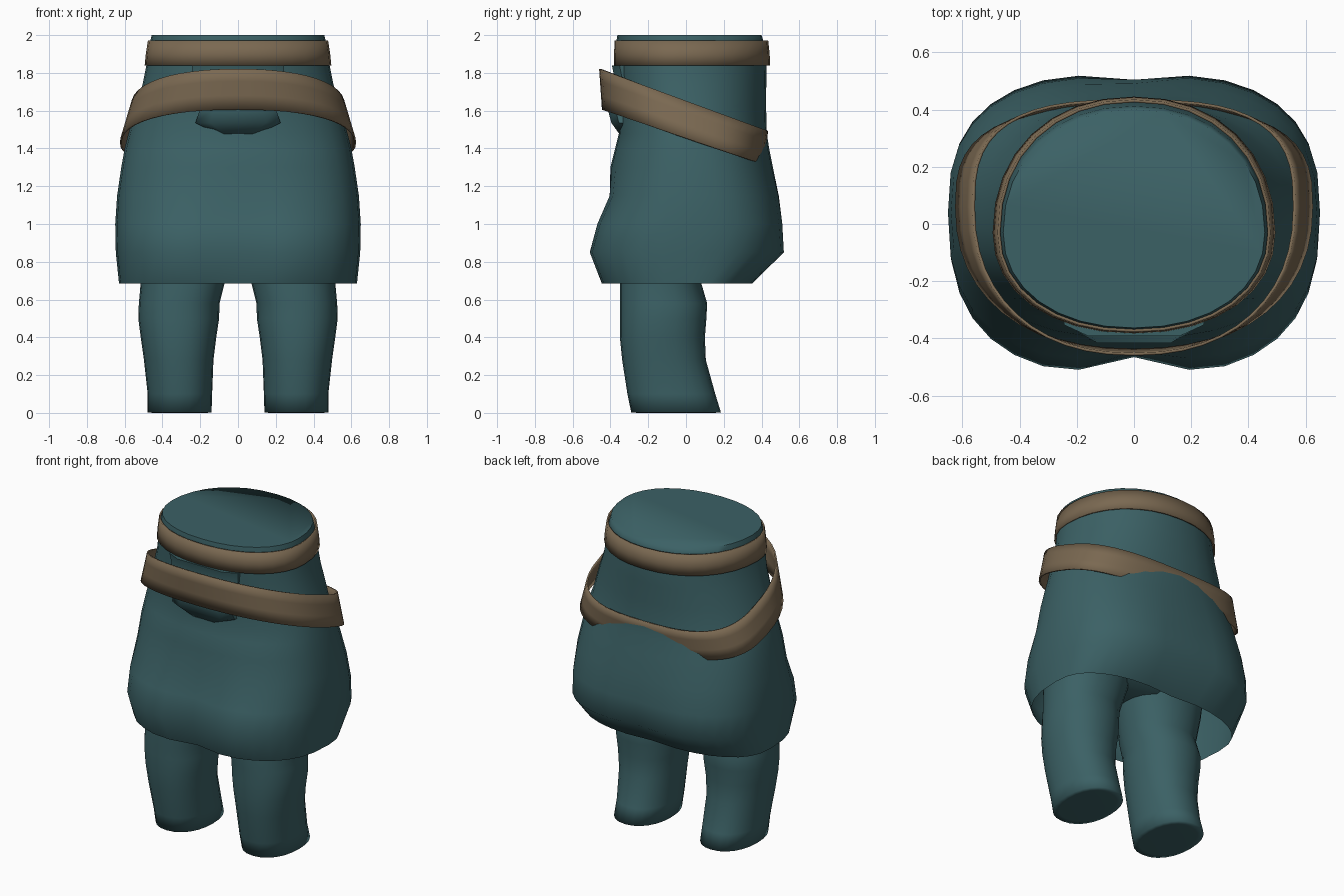
import bpy, bmesh, math

if "Cube" in bpy.data.objects:
    bpy.data.objects.remove(bpy.data.objects["Cube"])


def material(name, rgb):
    m = bpy.data.materials.new(name)
    m.diffuse_color = (*rgb, 1)
    m.use_nodes = True
    m.node_tree.nodes["Principled BSDF"].inputs["Base Color"].default_value = m.diffuse_color
    return m


teal = material("teal cloth", (0.044, 0.119, 0.13))
tan = material("tan leather", (0.195, 0.14, 0.083))


def finish(bm, name, mat, angle=45):
    bmesh.ops.recalc_face_normals(bm, faces=bm.faces)
    me = bpy.data.meshes.new(name)
    bm.to_mesh(me)
    bm.free()
    me.materials.append(mat)
    for p in me.polygons:
        p.use_smooth = True
    me.set_sharp_from_angle(angle=math.radians(angle))
    ob = bpy.data.objects.new(name, me)
    bpy.context.collection.objects.link(ob)
    return ob


def bridge(bm, rings):
    n = len(rings[0])
    for a, b in zip(rings, rings[1:]):
        for i in range(n):
            j = (i + 1) % n
            bm.faces.new((a[i], a[j], b[j], b[i]))


def oval(rx, front, back, cx=0, cy=0, power=2.2, back_power=None, dip=0, n=32):
    """Rounded outline with separate front and back depth and a centre crease."""
    pts = []
    for i in range(n):
        t = 2 * math.pi * i / n
        c, s = math.cos(t), math.sin(t)
        p = back_power if back_power and s > 0 else power
        x = rx * math.copysign(abs(c) ** (2 / p), c)
        y = math.copysign(abs(s) ** (2 / p), s)
        y = cy + y * ((back - cy) if y > 0 else (cy - front))
        d = dip * math.exp(-(x / 0.15) ** 2)
        y += d if s < 0 else -0.4 * d
        pts.append((cx + x, y))
    return pts


def loft(name, mat, rows, bottom=False, top=False, angle=45):
    """Rows are (height number or function of y, outline)."""
    bm = bmesh.new()
    rings = []
    for z, pts in rows:
        zf = z if callable(z) else (lambda y, z=z: z)
        rings.append([bm.verts.new((x, y, zf(y))) for x, y in pts])
    bridge(bm, rings)
    if bottom:
        bm.faces.new(rings[0])
    if top:
        bm.faces.new(rings[-1])
    return finish(bm, name, mat, angle)


# Tunic: torso and flared skirt in one sheet, open at the hem
tunic = [  # z, half width, front, back, centre y, roundness, crease
    (0.685, 0.63, -0.465, 0.36, 0.03, 2.6, 0.05),
    (0.85, 0.647, -0.53, 0.53, 0.04, 2.7, 0.065),
    (1.0, 0.65, -0.485, 0.52, 0.04, 2.65, 0.04),
    (1.15, 0.64, -0.415, 0.497, 0.04, 2.5, 0.015),
    (1.30, 0.618, -0.40, 0.46, 0.03, 2.4, 0),
    (1.40, 0.60, -0.375, 0.440, 0.02, 2.3, 0),
    (1.48, 0.58, -0.355, 0.428, 0, 2.2, 0),
    (1.62, 0.54, -0.355, 0.424, -0.01, 2.2, 0),
    (1.74, 0.505, -0.36, 0.425, -0.02, 2.15, 0),
    (1.84, 0.485, -0.37, 0.425, -0.03, 2.15, 0),
    (1.96, 0.467, -0.37, 0.412, -0.03, 2.15, 0),
    (2.0, 0.457, -0.363, 0.40, -0.03, 2.15, 0)]
loft("tunic", teal, [(z, oval(w, f, b, cy=c, power=p, dip=d))
                     for z, w, f, b, c, p, d in tunic], top=True, angle=75)

# Legs with flat soles, softened at the rim
leg = [  # z, inner x, outer x, front, back
    (0.0, 0.17, 0.448, -0.25, 0.145),
    (0.002, 0.14, 0.478, -0.29, 0.185),
    (0.1, 0.137, 0.478, -0.31, 0.155),
    (0.28, 0.13, 0.498, -0.338, 0.105),
    (0.4, 0.115, 0.515, -0.35, 0.10),
    (0.5, 0.10, 0.528, -0.35, 0.108),
    (0.58, 0.098, 0.525, -0.35, 0.112),
    (0.69, 0.07, 0.515, -0.35, 0.08),
    (0.85, 0.03, 0.53, -0.34, 0.12),
    (1.05, 0.0, 0.54, -0.32, 0.15)]
for side, label in ((-1, "left"), (1, "right")):
    loft(label + "_leg", teal,
         [(z, oval((b - a) / 2, f, k, side * (a + b) / 2, (f + k) / 2, n=24))
          for z, a, b, f, k in leg], bottom=True, angle=130)

# Hips joining the legs under the skirt
loft("hips", teal, [(0.86, oval(0.3, -0.24, 0.08, cy=-0.07)),
                    (0.94, oval(0.48, -0.31, 0.15, cy=-0.07)),
                    (1.08, oval(0.56, -0.34, 0.25, cy=-0.05))],
     bottom=True, top=True, angle=80)


def thicken(ob):
    mod = ob.modifiers.new("thickness", 'SOLIDIFY')
    mod.thickness = 0.01
    mod.offset = -1


# Waistband
thicken(loft("waistband", tan, [
    (1.84, oval(0.494, -0.382, 0.445, cy=-0.03, power=2.15)),
    (1.90, oval(0.488, -0.381, 0.443, cy=-0.03, power=2.15)),
    (1.972, oval(0.477, -0.378, 0.435, cy=-0.03, power=2.15))]))

# Hip belt: slopes down to the back, flares at its lower edge,
# and sinks into the cloth at the middle of the back
belt = []
for k in (0, 0.35, 0.7, 1):
    pts = oval(0.625 - 0.06 * k, -0.445 - 0.015 * k, 0.412 + 0.023 * k,
               cy=0.06, power=2.25, back_power=2.9, n=48)
    belt.append((lambda y, k=k: (1.455 - 0.337 * y) * (1 - k)
                 + (1.652 - 0.367 * y) * k, pts))
thicken(loft("hip_belt", tan, belt))

# Front pouch tucked behind the hip belt
bm = bmesh.new()
rings = []
for z, w, y in ((1.475, 0.11, -0.352), (1.535, 0.225, -0.395),
                (1.61, 0.20, -0.415), (1.78, 0.24, -0.38), (1.84, 0.245, -0.392)):
    rings.append([bm.verts.new(p) for p in (
        (-w, -0.30, z), (-w, y + 0.04, z), (-0.65 * w, y, z),
        (0.65 * w, y, z), (w, y + 0.04, z), (w, -0.30, z))])
bridge(bm, rings)
bm.faces.new(rings[0])
bm.faces.new(rings[-1])
finish(bm, "front_pouch", teal, 60)
